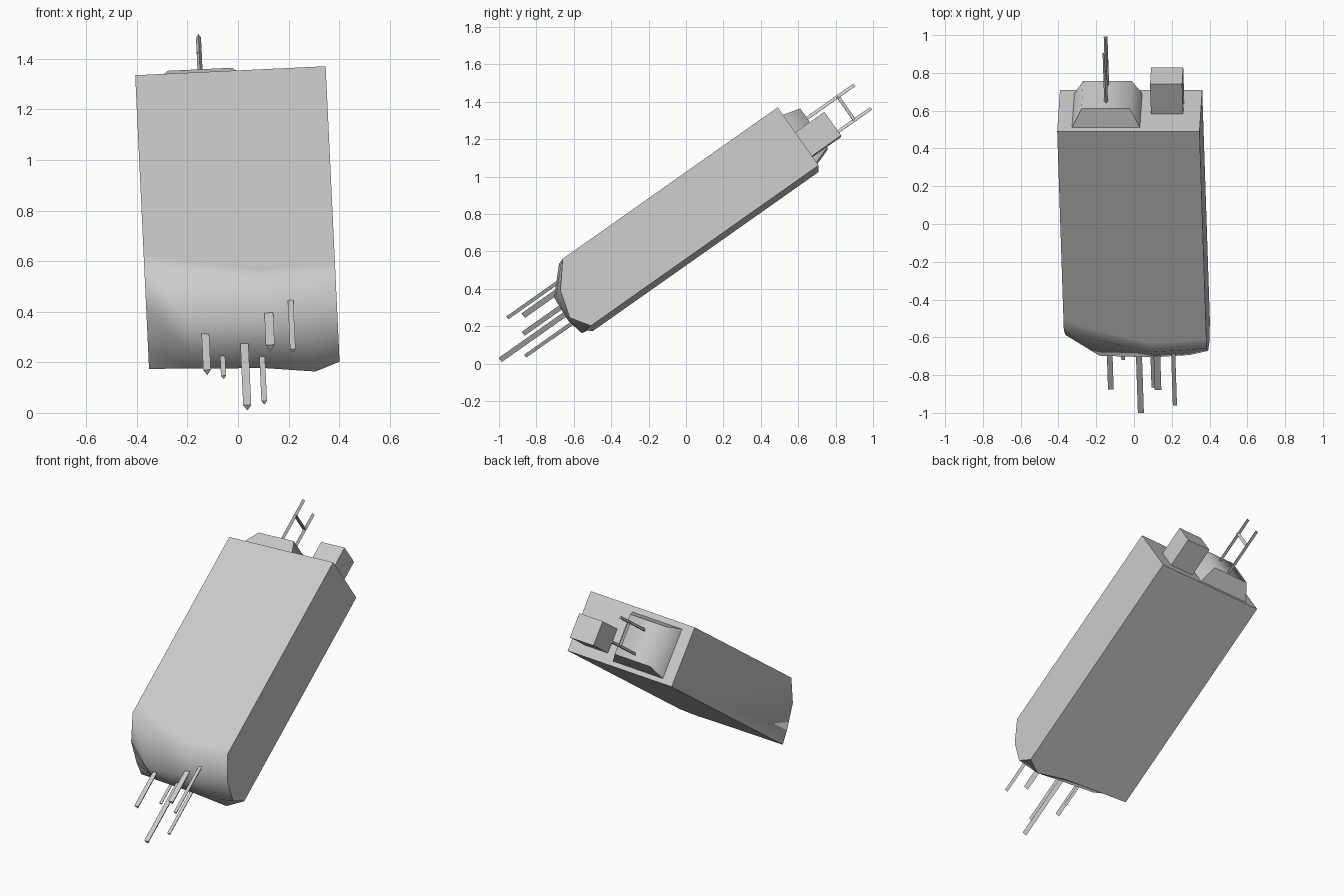
import bpy, bmesh, math
from mathutils import Matrix, Vector

cube = bpy.data.objects.get("Cube")
if cube:
    bpy.data.objects.remove(cube)

grey = bpy.data.materials.new("light_grey")
grey.use_nodes = True
GREY = (0.6, 0.6, 0.6, 1)
grey.diffuse_color = GREY
grey.node_tree.nodes["Principled BSDF"].inputs["Base Color"].default_value = GREY

# Tilted frame: x = across, y = along the body to the nose, z = depth below the top face
FRAME = (Matrix.Translation((-0.03, 0.49, 1.353))
         @ Matrix.Rotation(math.radians(-2.7), 4, 'Y')
         @ Matrix.Rotation(math.radians(35.2), 4, 'X')
         @ Matrix.Rotation(math.pi, 4, 'X'))


def skin(name, rings, smooth=None):
    """Join closed rings of local points, cap both ends, place in the frame."""
    bm = bmesh.new()
    loops = [[bm.verts.new(FRAME @ Vector(p)) for p in ring] for ring in rings]
    for a, b in zip(loops, loops[1:]):
        for i in range(len(a)):
            j = (i + 1) % len(a)
            bm.faces.new((a[i], a[j], b[j], b[i]))
    bm.faces.new(loops[0])
    bm.faces.new(loops[-1][::-1])
    bmesh.ops.recalc_face_normals(bm, faces=bm.faces[:])
    mesh = bpy.data.meshes.new(name)
    bm.to_mesh(mesh)
    bm.free()
    mesh.materials.append(grey)
    obj = bpy.data.objects.new(name, mesh)
    bpy.context.collection.objects.link(obj)
    if smooth:
        bpy.ops.object.select_all(action='DESELECT')
        obj.select_set(True)
        bpy.context.view_layer.objects.active = obj
        bpy.ops.object.shade_smooth_by_angle(angle=math.radians(smooth))
    return obj


def rect(x0, x1, y, z0, z1):
    return [(x0, y, z0), (x1, y, z0), (x1, y, z1), (x0, y, z1)]


def rod(name, start, end, width):
    """Thin three-sided bar between two local points, flat side to the top."""
    start, end = Vector(start), Vector(end)
    side = Vector((width / 2, 0, 0))
    drop = side.cross(end - start).normalized() * width * 0.85
    return skin(name, [[p - side - drop / 2, p + side - drop / 2, p + drop / 2]
                       for p in (start, end)])


# Body: cross columns with the nose length at four depths
DEPTH = 0.38
columns = [(-0.377, (1.285, 1.41, 1.46, 1.478)),
           (-0.20, (1.35, 1.545, 1.54, 1.49)),
           (0.08, (1.43, 1.555, 1.565, 1.51)),
           (0.28, (1.415, 1.54, 1.57, 1.55)),
           (0.377, (1.406, 1.513, 1.557, 1.49))]
rings = []
for x, nose in columns:
    ring = [(x, 0, 0), (x, nose[0] - 0.06, 0)]
    ring += [(x, y, z) for y, z in zip(nose, (0, 0.13, 0.28, DEPTH))]
    ring.append((x, 0, DEPTH))
    rings.append(ring)
skin("body", rings, 60)

# Tapered socket and square block on the back end
CX = -0.12
skin("rear_socket", [rect(CX - 0.18, CX + 0.18, 0.01, 0.035, 0.35),
                     rect(CX - 0.18, CX + 0.18, 0, 0.035, 0.35),
                     rect(CX - 0.128, CX + 0.128, -0.105, 0.06, 0.315)][1:], 68)
skin("rear_block", [rect(0.114, 0.284, 0.01, 0.16, 0.315),
                    rect(0.114, 0.284, -0.193, 0.16, 0.315)])

# H-shaped aerial
for name, z in (("upper", 0.119), ("lower", 0.273)):
    rod(f"aerial_{name}_rod", (CX, -0.09, z), (CX, -0.418, z), 0.02)
rod("aerial_cross_bar", (CX, -0.31, 0.119), (CX, -0.31, 0.273), 0.02)

# Nose pins: tip position and width
pins = [((-0.122, -0.87, 0.16), 0.03), ((-0.057, -0.715, 0.14), 0.02),
        ((0.037, -0.993, 0.02), 0.032), ((0.104, -0.86, 0.04), 0.022),
        ((0.128, -0.87, 0.257), 0.035), ((0.217, -0.955, 0.245), 0.022)]
for i, (tip, width) in enumerate(pins, 1):
    end = FRAME.inverted() @ Vector(tip)
    rod(f"nose_pin_{i}", (end.x, 1.4, end.z), end, width)
